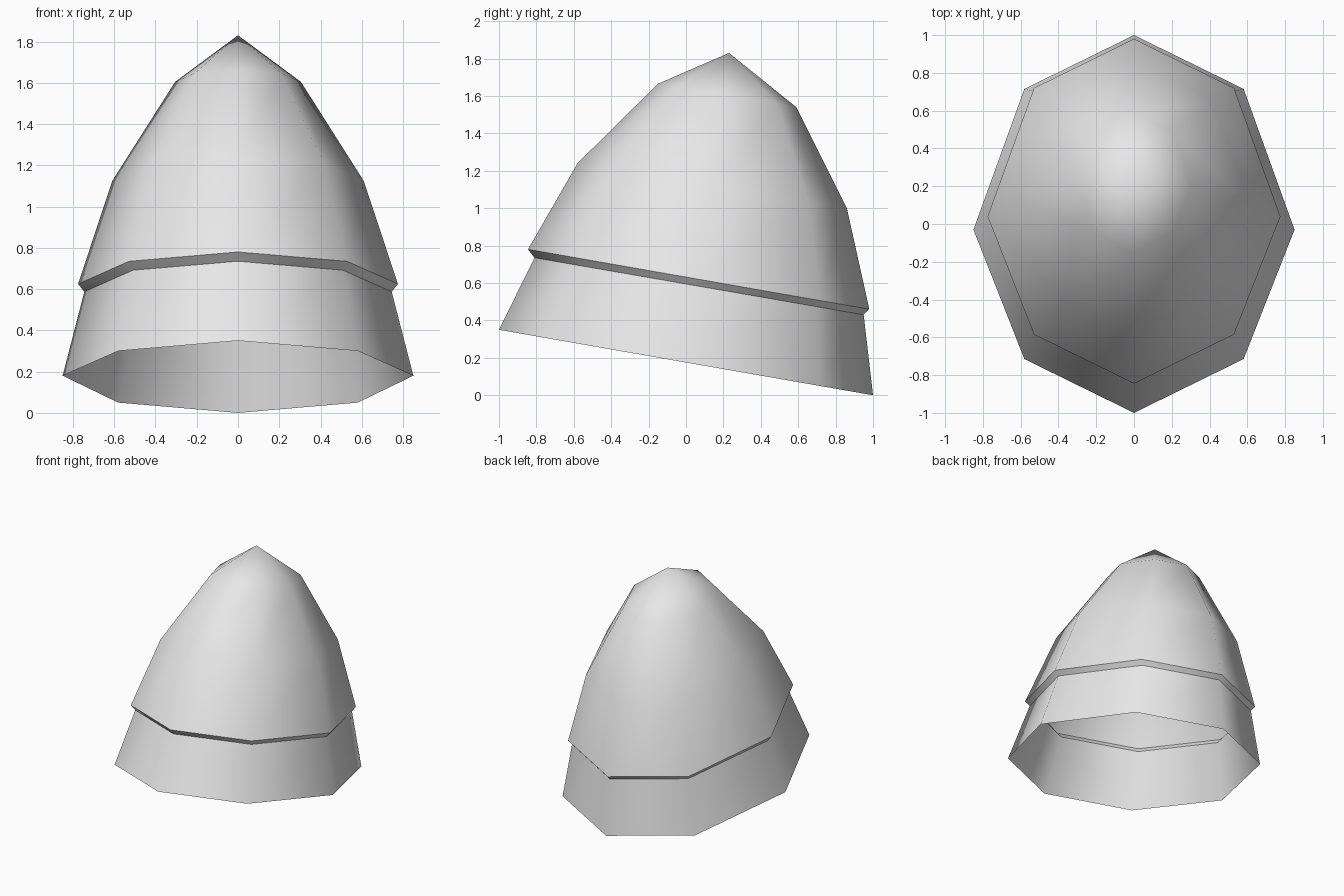
import bpy
import bmesh

cube = bpy.data.objects.get("Cube")
if cube:
    bpy.data.objects.remove(cube, do_unlink=True)

grey = bpy.data.materials.new("light_grey")
grey.use_nodes = True
colour = (0.8, 0.8, 0.8, 1)
grey.diffuse_color = colour
grey.node_tree.nodes["Principled BSDF"].inputs["Base Color"].default_value = colour

# Unit eight-sided outline, counter-clockwise from the front corner
right_half = [(0, -1), (0.683, -0.715), (1, -0.03), (0.683, 0.715), (0, 1)]
outline = right_half + [(-x, y) for x, y in right_half[-2:0:-1]]

# Tilted rings: half width, front y, front z, back y, back z
rings = [
    (0.85, -1.00, 0.35, 1.00, 0.00),    # open rim
    (0.745, -0.81, 0.735, 0.95, 0.43),  # top of the skirt
    (0.775, -0.845, 0.78, 0.98, 0.46),  # overhanging lip
    (0.61, -0.58, 1.24, 0.86, 1.00),    # dome
    (0.305, -0.15, 1.665, 0.59, 1.54),  # crown
]
apex = (0, 0.23, 1.83)


def add_ring(bm, half_width, y0, z0, y1, z1):
    verts = []
    for u, v in outline:
        t = (v + 1) / 2
        verts.append(bm.verts.new((u * half_width, y0 + (y1 - y0) * t, z0 + (z1 - z0) * t)))
    return verts


# Single-walled shell: skirt, lip and dome closed by a point
bm = bmesh.new()
loops = [add_ring(bm, *ring) for ring in rings]
tip = bm.verts.new(apex)
count = len(outline)
for i in range(count):
    j = (i + 1) % count
    for low, high in zip(loops, loops[1:]):
        bm.faces.new((low[i], low[j], high[j], high[i]))
    bm.faces.new((loops[-1][i], loops[-1][j], tip))

# Smooth walls with crisp edges along the lip
for face in bm.faces:
    face.smooth = True
for loop in loops[1:3]:
    for i in range(count):
        bm.edges.get((loop[i], loop[(i + 1) % count])).smooth = False

mesh = bpy.data.meshes.new("domed_shell")
bm.to_mesh(mesh)
bm.free()
mesh.materials.append(grey)
shell = bpy.data.objects.new("domed_shell", mesh)
bpy.context.collection.objects.link(shell)
